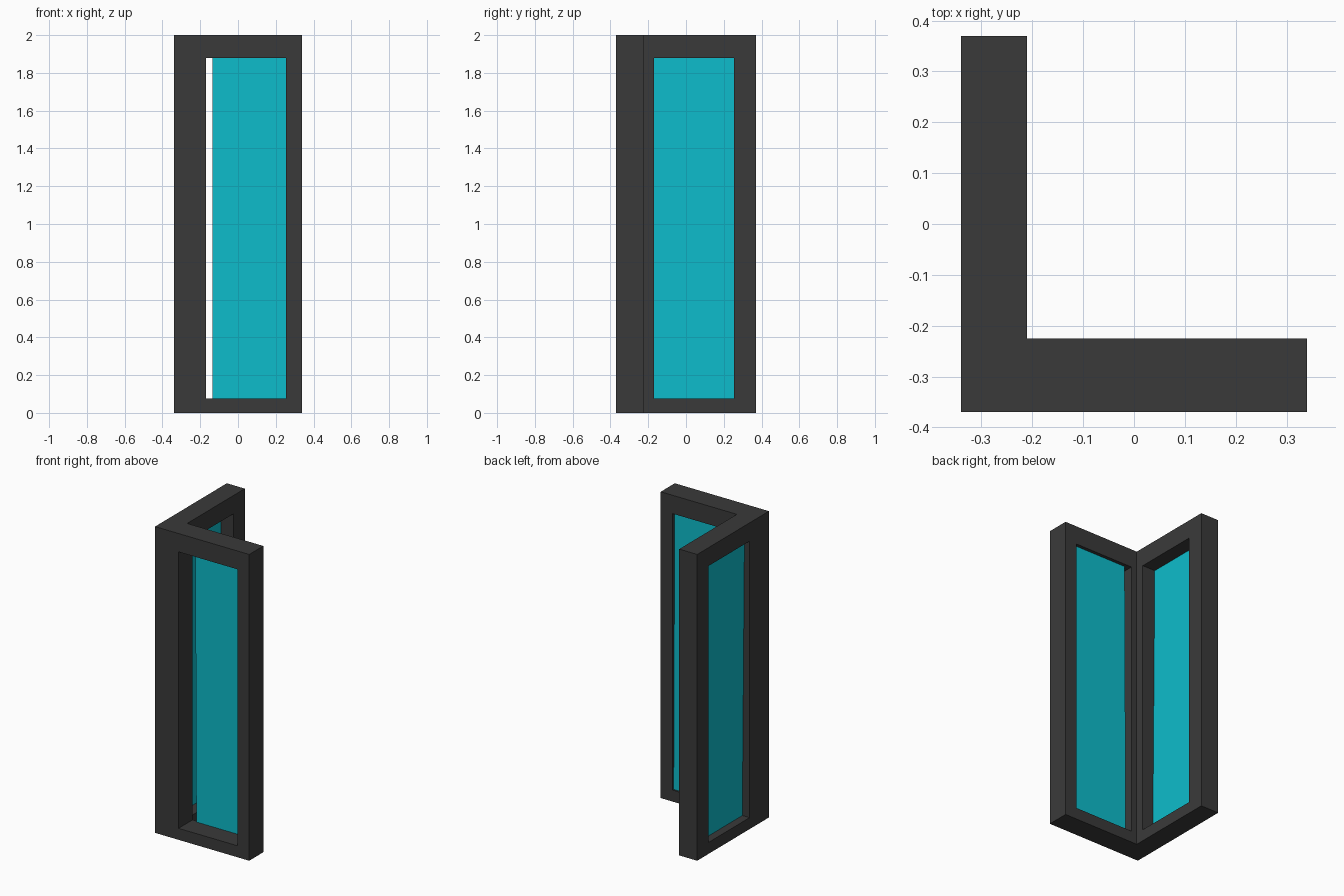
import bpy
import bmesh

cube = bpy.data.objects.get("Cube")
if cube:
    bpy.data.objects.remove(cube, do_unlink=True)


def make_material(name, rgb):
    mat = bpy.data.materials.new(name)
    mat.use_nodes = True
    mat.diffuse_color = (*rgb, 1)
    mat.node_tree.nodes["Principled BSDF"].inputs["Base Color"].default_value = (*rgb, 1)
    return mat


def make_object(name, bm, mat):
    bmesh.ops.recalc_face_normals(bm, faces=bm.faces)
    mesh = bpy.data.meshes.new(name)
    bm.to_mesh(mesh)
    bm.free()
    mesh.materials.append(mat)
    obj = bpy.data.objects.new(name, mesh)
    bpy.context.collection.objects.link(obj)
    return obj


def prism(name, outline, z0, z1, mat):
    """Extrude an outline in plan upwards."""
    bm = bmesh.new()
    base = bm.faces.new([bm.verts.new((x, y, z0)) for x, y in outline])
    top = bmesh.ops.extrude_face_region(bm, geom=[base])["geom"]
    verts = [v for v in top if isinstance(v, bmesh.types.BMVert)]
    bmesh.ops.translate(bm, verts=verts, vec=(0, 0, z1 - z0))
    return make_object(name, bm, mat)


def rectangle(x0, x1, y0, y1):
    return [(x0, y0), (x1, y0), (x1, y1), (x0, y1)]


def pane(name, corners, mat):
    bm = bmesh.new()
    bm.faces.new([bm.verts.new(c) for c in corners])
    return make_object(name, bm, mat)


charcoal = make_material("charcoal frame", (0.042, 0.042, 0.042))
cyan = make_material("cyan glass", (0.004, 0.503, 0.597))

# Overall plan and window opening
X, Y = 0.34, 0.37
INNER_X, INNER_Y = -0.21, -0.225
LOW, HIGH = 0.075, 1.88
NEAR, FAR = -0.17, 0.255

# Corner frame: an L-shaped column with an opening through each wing
frame = prism("corner_frame",
              [(-X, -Y), (X, -Y), (X, INNER_Y), (INNER_X, INNER_Y),
               (INNER_X, Y), (-X, Y)], 0, 2, charcoal)

openings = {
    "front_opening": rectangle(NEAR, FAR, -Y - 0.1, INNER_Y + 0.02),
    "side_opening": rectangle(-X - 0.1, INNER_X + 0.02, NEAR, FAR),
}
for name, outline in openings.items():
    cutter = prism(name, outline, LOW, HIGH, charcoal)
    cutter.hide_render = True
    cut = frame.modifiers.new(name, 'BOOLEAN')
    cut.operation = 'DIFFERENCE'
    cut.solver = 'EXACT'
    cut.object = cutter
    bpy.context.view_layer.objects.active = frame
    bpy.ops.object.modifier_apply(modifier=cut.name)
    bpy.data.objects.remove(cutter, do_unlink=True)

# Glass panes, each leaning slightly; the front one stops short of the corner
pane("front_glass", [(-0.135, -0.237, LOW), (FAR, -0.237, LOW),
                     (FAR, -0.247, HIGH), (-0.135, -0.247, HIGH)], cyan)
pane("side_glass", [(-0.288, FAR, LOW), (-0.288, NEAR, LOW),
                    (-0.303, NEAR, HIGH), (-0.303, FAR, HIGH)], cyan)
